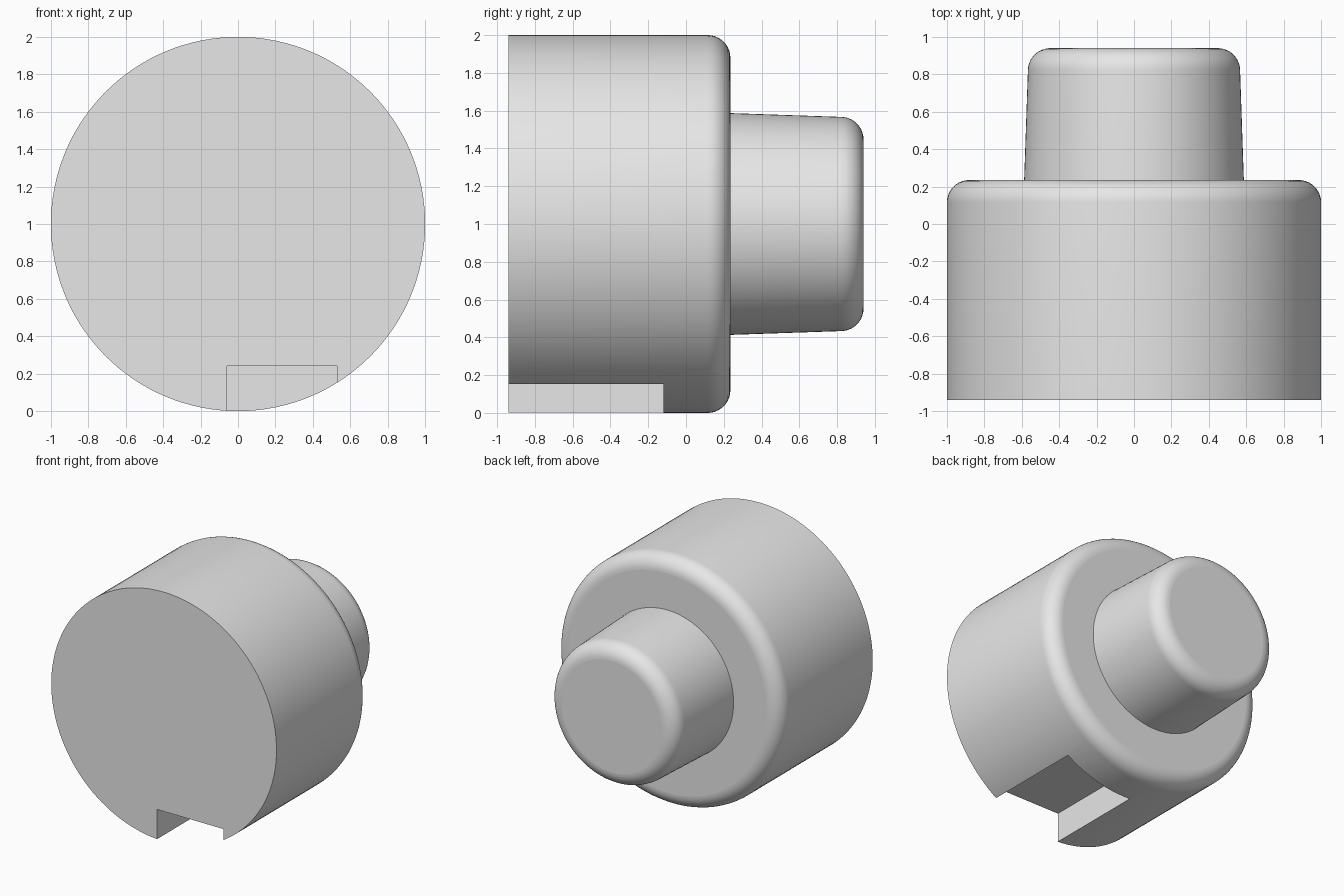
import bpy, bmesh, math

if "Cube" in bpy.data.objects:
    bpy.data.objects.remove(bpy.data.objects["Cube"])

SEGMENTS = 128
FRONT, SHOULDER, BACK = -0.94, 0.235, 0.94
FILLET = 0.12

grey = bpy.data.materials.new("plain grey")
grey.diffuse_color = (0.8, 0.8, 0.8, 1)
grey.use_nodes = True
grey.node_tree.nodes["Principled BSDF"].inputs["Base Color"].default_value = grey.diffuse_color


def rounded_corner(radius, y_end, fillet, steps=10):
    """Quarter-round profile from a cylinder wall onto its end face."""
    return [(radius - fillet + fillet * math.cos(a), y_end - fillet + fillet * math.sin(a))
            for a in (math.pi / 2 * i / steps for i in range(steps + 1))]


def lathe(name, profile):
    """Revolve (radius, y) points around the y axis and cap both ends."""
    bm = bmesh.new()
    rings = []
    for r, y in profile:
        rings.append([bm.verts.new((r * math.cos(t), y, 1 + r * math.sin(t)))
                      for t in (2 * math.pi * i / SEGMENTS for i in range(SEGMENTS))])
    for a, b in zip(rings, rings[1:]):
        for i in range(SEGMENTS):
            j = (i + 1) % SEGMENTS
            bm.faces.new((a[i], a[j], b[j], b[i]))
    bm.faces.new(rings[0])
    bm.faces.new(rings[-1])
    bmesh.ops.recalc_face_normals(bm, faces=bm.faces)
    mesh = bpy.data.meshes.new(name)
    bm.to_mesh(mesh)
    bm.free()
    obj = bpy.data.objects.new(name, mesh)
    bpy.context.collection.objects.link(obj)
    mesh.materials.append(grey)
    return obj


# Wide drum with a slightly tapered, rounded stub on its back
profile = [(1.0, FRONT)]
profile += rounded_corner(1.0, SHOULDER, FILLET)
profile += [(0.587, SHOULDER)]
profile += rounded_corner(0.567, BACK, FILLET)
body = lathe("stepped_body", profile)

# Box that cuts the off-centre keyway in the underside
x0, x1, y0, y1, z0, z1 = -0.06, 0.53, -1.2, -0.12, -0.3, 0.24
bpy.ops.mesh.primitive_cube_add(size=1, location=((x0 + x1) / 2, (y0 + y1) / 2, (z0 + z1) / 2))
cutter = bpy.context.object
cutter.name = "keyway_cutter"
cutter.scale = (x1 - x0, y1 - y0, z1 - z0)
cutter.data.materials.append(grey)
cutter.hide_render = True
bpy.context.view_layer.update()

cut = body.modifiers.new("keyway", 'BOOLEAN')
cut.operation = 'DIFFERENCE'
cut.solver = 'EXACT'
cut.object = cutter
bpy.ops.object.select_all(action='DESELECT')
body.select_set(True)
bpy.context.view_layer.objects.active = body
bpy.ops.object.modifier_apply(modifier=cut.name)
bpy.data.objects.remove(cutter, do_unlink=True)

# Smooth round walls, flat end faces
bpy.ops.object.shade_smooth_by_angle(angle=math.radians(30))
for face in body.data.polygons:
    if abs(face.normal.y) > 0.999:
        face.use_smooth = False
